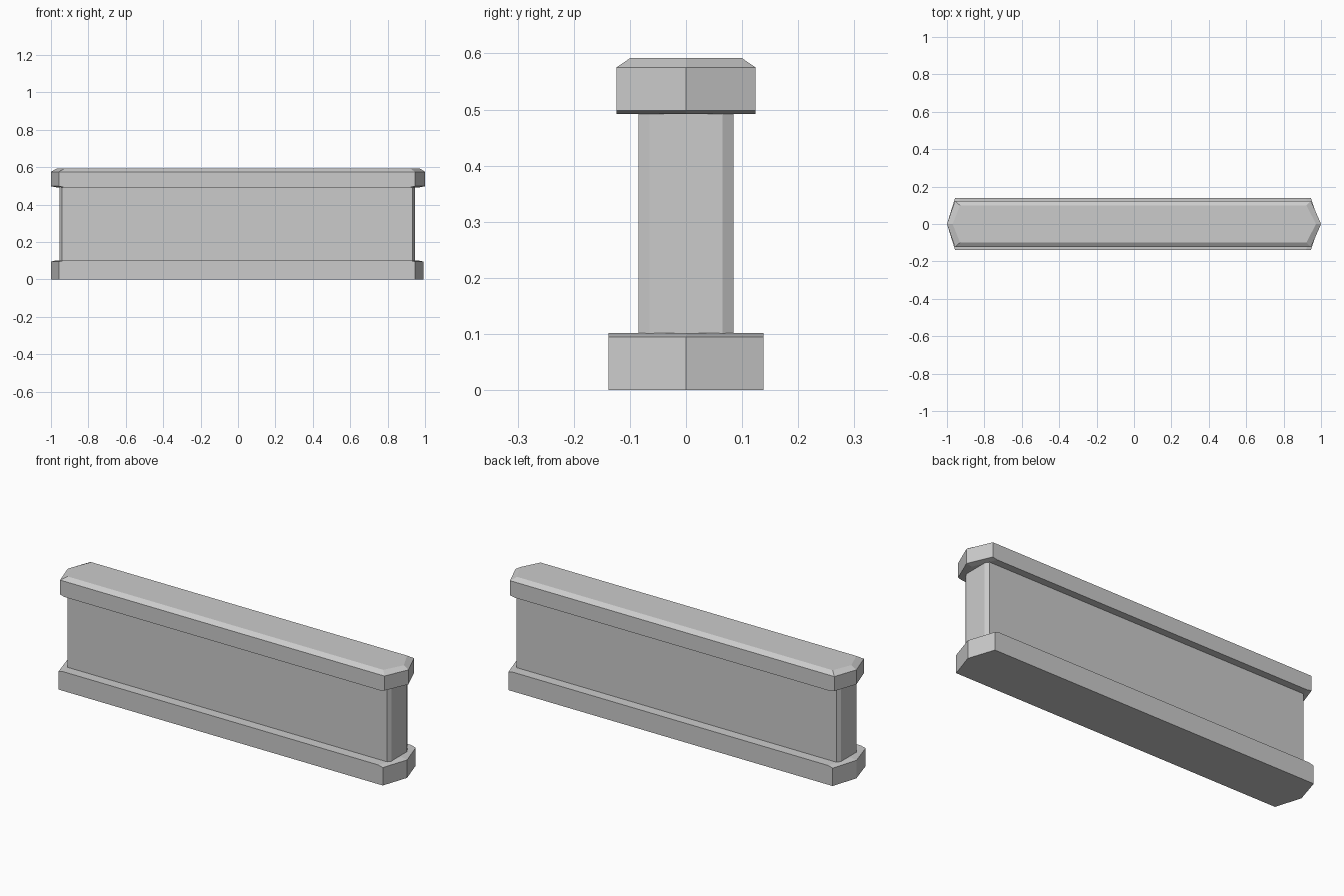
import bpy
import bmesh

cube = bpy.data.objects.get("Cube")
if cube:
    bpy.data.objects.remove(cube)

grey = bpy.data.materials.new("plain_grey")
grey.use_nodes = True
colour = (0.6, 0.6, 0.6, 1)
grey.diffuse_color = colour
grey.node_tree.nodes["Principled BSDF"].inputs["Base Color"].default_value = colour


def outline(left, right, tip_left, tip_right, half_y):
    """Long hexagon with a point at each end."""
    return [(left, -half_y), (right, -half_y), (tip_right, 0),
            (right, half_y), (left, half_y), (tip_left, 0)]


def loft(name, rings):
    """Stack of (height, outline) rings joined by flat faces and capped."""
    bm = bmesh.new()
    loops = [[bm.verts.new((x, y, z)) for x, y in ring] for z, ring in rings]
    for low, high in zip(loops, loops[1:]):
        for i in range(len(low)):
            j = (i + 1) % len(low)
            bm.faces.new((low[i], low[j], high[j], high[i]))
    bm.faces.new(loops[0][::-1])
    bm.faces.new(loops[-1])
    bmesh.ops.recalc_face_normals(bm, faces=bm.faces)
    mesh = bpy.data.meshes.new(name)
    bm.to_mesh(mesh)
    bm.free()
    mesh.materials.append(grey)
    obj = bpy.data.objects.new(name, mesh)
    bpy.context.collection.objects.link(obj)
    return obj


# Base slab, its top sloping slightly at the pointed ends
foot = outline(-0.957, 0.946, -1, 0.992, 0.138)
foot_top = outline(-0.93, 0.92, -0.97, 0.96, 0.138)
loft("base", [(0, foot), (0.095, foot), (0.102, foot_top)])

# Upright wall with chamfered corners
wall = [(-0.942, -0.085), (0.934, -0.085), (0.946, -0.065), (0.946, 0.065),
        (0.934, 0.085), (-0.942, 0.085), (-0.955, 0.065), (-0.955, -0.065)]
loft("wall", [(0.09, wall), (0.5, wall)])

# Cap rail with a bevelled top
rail = outline(-0.957, 0.946, -1, 1, 0.124)
rail_under = outline(-0.93, 0.92, -0.97, 0.97, 0.124)
rail_top = outline(-0.93, 0.922, -0.97, 0.973, 0.099)
loft("cap", [(0.492, rail_under), (0.498, rail), (0.575, rail), (0.592, rail_top)])
